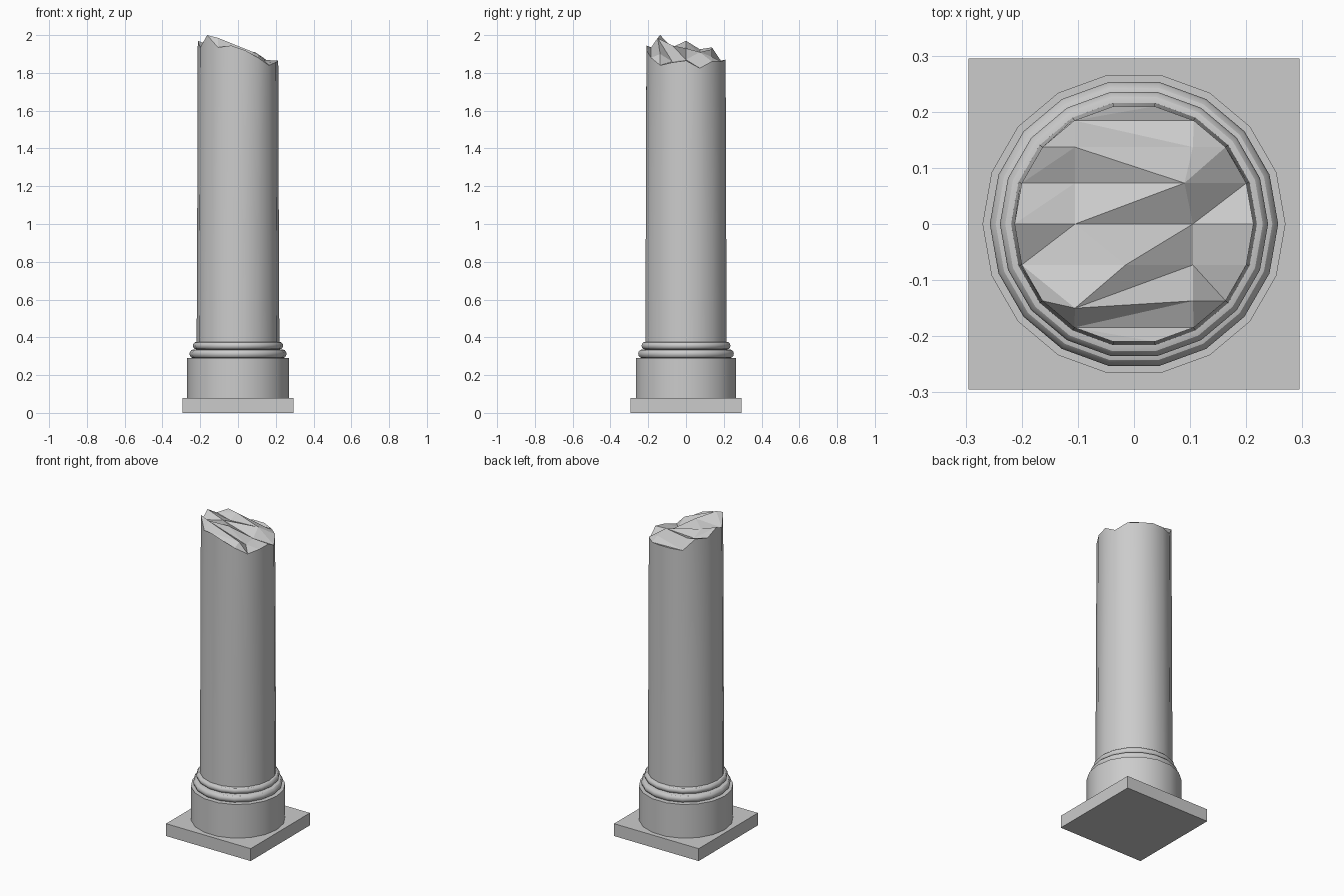
import bpy, bmesh
from math import sin, cos, pi, radians

if "Cube" in bpy.data.objects:
    bpy.data.objects.remove(bpy.data.objects["Cube"])

N = 18  # sides of every round part


def finish(name, bm, smooth=True):
    bmesh.ops.recalc_face_normals(bm, faces=bm.faces[:])
    me = bpy.data.meshes.new(name)
    bm.to_mesh(me)
    bm.free()
    ob = bpy.data.objects.new(name, me)
    bpy.context.collection.objects.link(ob)
    if smooth:
        bpy.ops.object.select_all(action='DESELECT')
        ob.select_set(True)
        bpy.context.view_layer.objects.active = ob
        bpy.ops.object.shade_smooth_by_angle(angle=radians(30))
    return ob


def ring(bm, r, heights):
    return [bm.verts.new((r * cos(2 * pi * i / N), r * sin(2 * pi * i / N), heights[i]))
            for i in range(N)]


def bridge(bm, a, b):
    for i in range(N):
        j = (i + 1) % N
        bm.faces.new((a[i], a[j], b[j], b[i]))


def lathe(name, profile):
    bm = bmesh.new()
    rings = [ring(bm, r, [z] * N) for r, z in profile]
    for a, b in zip(rings, rings[1:]):
        bridge(bm, a, b)
    bm.faces.new(rings[0])
    bm.faces.new(rings[-1])
    return finish(name, bm)


def half_round(r, z0, z1, bulge, steps=6):
    mid, half = (z0 + z1) / 2, (z1 - z0) / 2
    return [(r + bulge * cos(t), mid + half * sin(t))
            for t in (-pi / 2 + pi * k / steps for k in range(steps + 1))]


# square plinth
bm = bmesh.new()
bmesh.ops.create_cube(bm, size=1)
for v in bm.verts:
    v.co = (v.co.x * 0.59, v.co.y * 0.59, (v.co.z + 0.5) * 0.078)
finish("plinth", bm, smooth=False)

# base drum and the two rounded mouldings
lathe("base_drum", [(0.27, 0.078), (0.27, 0.29)])
lathe("lower_moulding", half_round(0.236, 0.29, 0.336, 0.021))
lathe("upper_moulding", half_round(0.22, 0.336, 0.376, 0.019))

# shaft with a jagged broken rim (heights every 20 degrees)
rim_z = [1.865, 1.825, 1.86, 1.86, 1.87, 1.87, 1.865, 1.935, 1.925,
         1.97, 1.935, 2.0, 1.935, 1.945, 1.92, 1.88, 1.84, 1.855]
bm = bmesh.new()
low = ring(bm, 0.219, [0.37] * N)
mid = ring(bm, 0.216, [1.0] * N)
rim = ring(bm, 0.213, rim_z)
bm.faces.new(low)
bridge(bm, low, mid)
bridge(bm, mid, rim)

# fracture surface: rows across the shaft, with inner points (x, y, z)
inner = {
    2: [(-0.105, 0.137, 1.925), (0.105, 0.137, 1.885)],
    1: [(-0.105, 0.073, 1.90), (0.09, 0.073, 1.91)],
    0: [(-0.105, 0.0, 1.93), (0.105, 0.0, 1.87)],
    -1: [(-0.015, -0.073, 1.945), (0.105, -0.073, 1.86)],
    -2: [(-0.105, -0.15, 1.985), (0.105, -0.137, 1.90)],
}
rows = []
for k in range(4, -5, -1):
    pts = [bm.verts.new(p) for p in inner.get(k, [])]
    rows.append([rim[(9 - k) % N]] + pts + [rim[k % N]])


def tri_strip(a, b):
    # zip two rows together from left to right
    i = j = 0
    while i < len(a) - 1 or j < len(b) - 1:
        step_a = j == len(b) - 1 or (i < len(a) - 1 and a[i + 1].co.x <= b[j + 1].co.x + 0.001)
        if step_a:
            bm.faces.new((a[i], b[j], a[i + 1]))
            i += 1
        else:
            bm.faces.new((a[i], b[j], b[j + 1]))
            j += 1


for a, b in zip(rows, rows[1:]):
    tri_strip(a, b)
shaft = finish("broken_shaft", bm)
# keep the broken stone faceted
for p in shaft.data.polygons:
    if len(p.vertices) == 3:
        p.use_smooth = False
